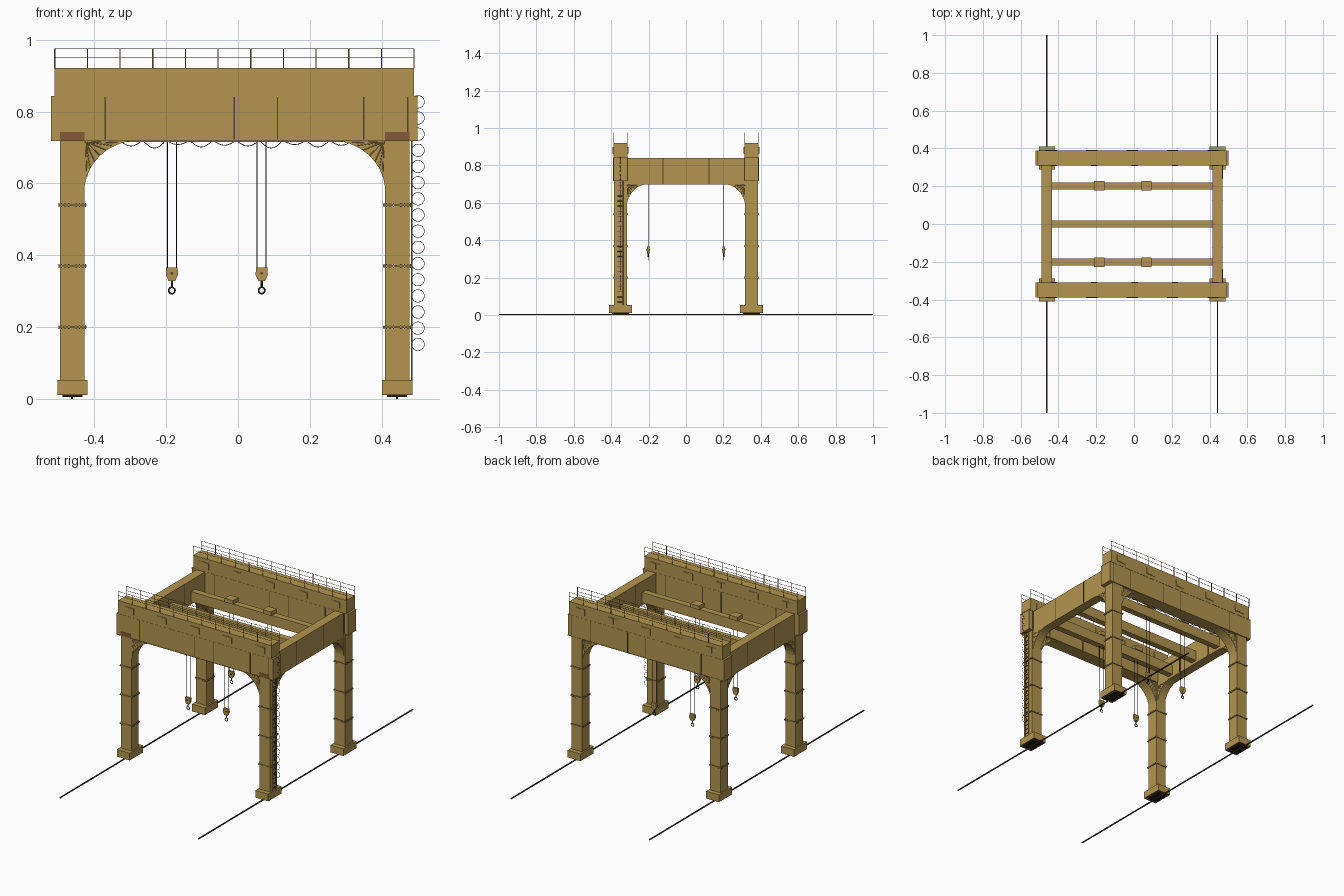
import bpy, bmesh, math
from mathutils import Matrix, Vector

if "Cube" in bpy.data.objects:
    bpy.data.objects.remove(bpy.data.objects["Cube"])

CX = -0.01          # middle of the portal in x
LX, LY = 0.452, 0.35  # leg offsets
SIDES = (-1, 1)


def material(name, rgb):
    m = bpy.data.materials.new(name)
    m.diffuse_color = (*rgb, 1)
    m.use_nodes = True
    m.node_tree.nodes["Principled BSDF"].inputs["Base Color"].default_value = m.diffuse_color
    return m


OCHRE = material("ochre paint", (0.45, 0.30, 0.08))
BROWN = material("weathered brown", (0.22, 0.105, 0.04))
DARK = material("dark brown steel", (0.09, 0.06, 0.025))
RAIL = material("rail steel", (0.05, 0.035, 0.028))
BLACK = material("black steel", (0.015, 0.013, 0.012))
RUST = material("dark rust", (0.13, 0.045, 0.018))


def finish(name, bm, mat):
    bmesh.ops.recalc_face_normals(bm, faces=bm.faces)
    me = bpy.data.meshes.new(name)
    bm.to_mesh(me)
    bm.free()
    me.materials.append(mat)
    ob = bpy.data.objects.new(name, me)
    bpy.context.collection.objects.link(ob)
    return ob


def boxes(name, mat, items, bevel=0.0):
    """One object from (x0, x1, y0, y1, z0, z1) blocks."""
    bm = bmesh.new()
    for x0, x1, y0, y1, z0, z1 in items:
        m = Matrix.Translation(((x0 + x1) / 2, (y0 + y1) / 2, (z0 + z1) / 2)) \
            @ Matrix.Diagonal((abs(x1 - x0), abs(y1 - y0), abs(z1 - z0), 1))
        bmesh.ops.create_cube(bm, size=1, matrix=m)
    ob = finish(name, bm, mat)
    if bevel:
        b = ob.modifiers.new("edge", 'BEVEL')
        b.width, b.segments = bevel, 1
    return ob


def around(x, y, hx, hy, z0, z1):
    return (x - hx, x + hx, y - hy, y + hy, z0, z1)


def wires(name, mat, paths, radius, sides=2, closed=False):
    """Round tubes along point lists."""
    cu = bpy.data.curves.new(name, 'CURVE')
    cu.dimensions = '3D'
    cu.bevel_depth, cu.bevel_resolution = radius, sides
    cu.use_fill_caps = True
    for pts in paths:
        s = cu.splines.new('POLY')
        s.points.add(len(pts) - 1)
        for p, c in zip(s.points, pts):
            p.co = (*c, 1)
        s.use_cyclic_u = closed
    cu.materials.append(mat)
    ob = bpy.data.objects.new(name, cu)
    bpy.context.collection.objects.link(ob)


def ring(x, y, z, r, n=20):
    return [(x + r * math.cos(2 * math.pi * i / n), y,
             z + r * math.sin(2 * math.pi * i / n)) for i in range(n)]


LEGS = [(CX + 0.001 + i * LX, j * LY) for i in SIDES for j in SIDES]

# Rails, wheel trucks and feet
boxes("ground_rail", RAIL, [around(CX + i * LX, 0, 0.0028, 1.0, 0, 0.006) for i in SIDES])
boxes("wheel_truck", BLACK, [around(x, y, 0.028, 0.045, 0.006, 0.0105) for x, y in LEGS])
boxes("foot_base", RUST, [around(x, y, 0.0415, 0.0605, 0.0105, 0.0145) for x, y in LEGS])
boxes("foot", OCHRE, [around(x, y, 0.042, 0.061, 0.0125, 0.053) for x, y in LEGS])

# The base plate closes the foot from below
boxes("foot_sole", RUST, [around(x, y, 0.042, 0.061, 0.0105, 0.0124) for x, y in LEGS])

# Legs with flange bands, bolts and caps
boxes("leg", OCHRE, [around(x, y, 0.034, 0.034, 0.05, 0.73) for x, y in LEGS])
boxes("leg_band", OCHRE, [around(x, y, 0.039, 0.039, z - 0.003, z + 0.003)
                          for x, y in LEGS for z in (0.2, 0.37, 0.54)])
boxes("band_bolt", DARK, [around(x + i * (0.037 if e else t), y + j * (t if e else 0.037), 0.0015, 0.0015, z - 0.005, z + 0.005)
                          for x, y in LEGS for z in (0.2, 0.37, 0.54)
                          for i in SIDES for j in SIDES for e in (0, 1) for t in (0.01, 0.02, 0.03)])
boxes("leg_cap", BROWN, [around(x, y - 0.0385, 0.034, 0.001, 0.719, 0.743) for x, y in LEGS if y < 0])

# Main girders along x, with flanges and stiffeners
boxes("main_girder", OCHRE, [around(CX, j * LY, 0.51, 0.038, 0.72, 0.842) for j in SIDES])
boxes("girder_flange", OCHRE, [around(CX, j * LY, 0.511, 0.0395, z, z + 0.003)
                               for j in SIDES for z in (0.718, 0.8405)])
boxes("girder_stiffener", DARK, [around(x, j * LY, 0.002, 0.0395, 0.722, 0.84)
                                 for j in SIDES for x in (-0.37, -0.01, 0.11, 0.35, 0.473)])

# Upper machinery boxes and their hatches
boxes("upper_girder", OCHRE, [around(CX, j * LY, 0.5, 0.0385, 0.842, 0.921) for j in SIDES])
boxes("hatch", OCHRE, [around(CX + k * 0.214, j * LY, 0.03, 0.0405, 0.862, 0.9)
                       for j in SIDES for k in range(-2, 3)])
boxes("hatch_door", OCHRE, [around(CX + 0.013 + k * 0.214, j * LY, 0.017, 0.0425, 0.864, 0.898)
                            for j in SIDES for k in range(-2, 3)])

# Handrails on both edges of each walkway
rails, posts = [], []
for j in SIDES:
    for e in SIDES:
        y = j * LY + e * 0.0385
        rails += [[(CX - 0.5, y, z), (CX + 0.5, y, z)] for z in (0.95, 0.975)]
        posts += [[(CX - 0.5 + k / 11, y, 0.92), (CX - 0.5 + k / 11, y, 0.975)] for k in range(12)]
wires("handrail", DARK, rails, 0.001, 1)
wires("handrail_post", OCHRE, posts, 0.0017, 1)

# End girders along y
boxes("end_girder", OCHRE, [around(CX + i * LX, 0, 0.027, 0.315, 0.699, 0.841) for i in SIDES])
boxes("end_girder_stiffener", DARK, [around(CX + i * LX, y, 0.0285, 0.002, 0.702, 0.839)
                                     for i in SIDES for y in (-0.123, 0.123)])


def bracket(name, along_x, width, drop, top, half):
    """Curved corner brackets with fan ribs, one in each corner."""
    bm, ribs = bmesh.new(), []
    for x, y in LEGS:
        sx, sy = (1 if x < CX else -1), (1 if y < 0 else -1)

        def place(u, z, t):
            if along_x:
                return Vector((x + sx * (0.033 + u), y + t, z))
            return Vector((x + t, y + sy * (0.033 + u), z))

        n = 10
        arc = [(width * (1 - math.cos(a)), top - drop * (1 - math.sin(a)))
               for a in (math.pi / 2 * k / n for k in range(n + 1))]
        prof = [(0, top + 0.002)] + arc
        loops = [[bm.verts.new(place(u, z, t)) for u, z in prof] for t in (-half, half)]
        for lp in loops:       # fan of triangles keeps the concave side clean
            for k in range(1, n + 1):
                bm.faces.new((lp[0], lp[k], lp[k + 1]))
        m = len(prof)
        for k in range(m):
            q = (k + 1) % m
            bm.faces.new((loops[0][k], loops[0][q], loops[1][q], loops[1][k]))
        for t in (-half, half):
            ribs += [[place(0.004, top - 0.004, t), place(*arc[k], t)] for k in range(2, 9)]
    finish(name, bm, OCHRE)
    wires(name + "_rib", OCHRE, ribs, 0.0012, 0)


bracket("girder_bracket", True, 0.152, 0.145, 0.72, 0.031)
bracket("end_bracket", False, 0.115, 0.125, 0.7, 0.026)

# Inner cross beams
boxes("cross_beam", OCHRE, [around(CX, y, 0.43, 0.0185, 0.715, 0.775) for y in (-0.202, 0, 0.202)])

# Trolleys, ropes, hook blocks and hooks
HOISTS = [(x, y) for x in (-0.184, 0.066) for y in (-0.202, 0.202)]
boxes("trolley", OCHRE, [around(x, y, 0.027, 0.025, 0.775, 0.798) for x, y in HOISTS])
wires("hoist_rope", BLACK, [[(x + e * 0.0125, y, 0.36), (x + e * 0.0125, y, 0.72)]
                            for x, y in HOISTS for e in SIDES], 0.0014, 1)
bm = bmesh.new()
outline = [(-0.016, 0.366), (0.016, 0.366), (0.017, 0.345), (0.009, 0.328), (-0.009, 0.328), (-0.017, 0.345)]
for x, y in HOISTS:
    a, b = [[bm.verts.new((x + u, y + t, z)) for u, z in outline] for t in (-0.007, 0.007)]
    bm.faces.new(a)
    bm.faces.new(b)
    for k in range(6):
        q = (k + 1) % 6
        bm.faces.new((a[k], a[q], b[q], b[k]))
finish("hook_block", bm, OCHRE)
bm = bmesh.new()
for x, y in HOISTS:
    bmesh.ops.create_cone(bm, cap_ends=True, segments=12, radius1=0.004, radius2=0.004, depth=0.018,
                          matrix=Matrix.Translation((x, y, 0.35)) @ Matrix.Rotation(math.pi / 2, 4, 'X'))
finish("block_pin", bm, DARK)
wires("hook_shank", BLACK, [[(x, y, 0.311), (x, y, 0.33)] for x, y in HOISTS], 0.003)
wires("hook_ring", BLACK, [ring(x, y, 0.302, 0.0088) for x, y in HOISTS], 0.0023, 2, True)

# Festoon cable sagging below the rear girder
fest, spans = [], 10
for k in range(spans):
    x0, w = -0.33 + k * 0.065, 0.065
    sag = (0.016, 0.022, 0.012, 0.019, 0.014)[k % 5]
    fest += [(x0 + w * s / 8, 0.318, 0.72 - sag * math.sin(math.pi * s / 8)) for s in range(8)]
wires("festoon_cable", BLACK, [fest], 0.0012, 1)

# Ladder with hoops on the outer face of the front right leg
lx, ly = CX + LX + 0.041, -LY - 0.002
wires("ladder_rail", OCHRE, [[(lx, ly + e * 0.015, 0.05), (lx, ly + e * 0.015, 0.73)] for e in SIDES], 0.002, 1)
wires("ladder_rung", DARK, [[(lx, ly - 0.015, 0.07 + k * 0.027), (lx, ly + 0.015, 0.07 + k * 0.027)]
                            for k in range(25)], 0.002, 1)
wires("ladder_hoop", DARK, [ring(0.501, ly, 0.152 + k * 0.045, 0.0175, 24) for k in range(16)], 0.0009, 1, True)
